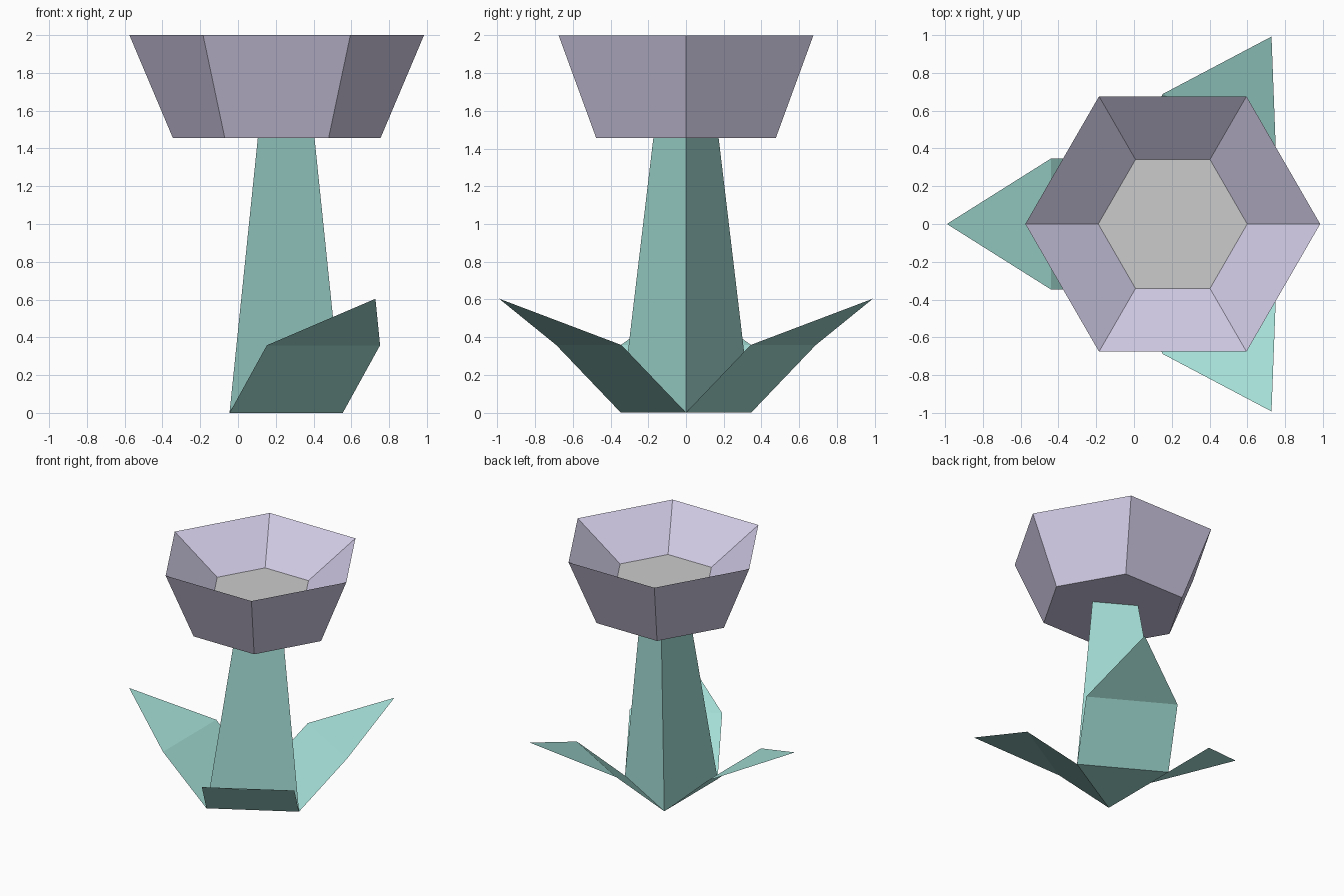
import bpy, bmesh
from math import sin, cos, pi, radians
from mathutils import Matrix, Vector

if "Cube" in bpy.data.objects:
    bpy.data.objects.remove(bpy.data.objects["Cube"])


def material(name, color):
    m = bpy.data.materials.new(name)
    m.diffuse_color = color
    m.use_nodes = True
    m.node_tree.nodes["Principled BSDF"].inputs["Base Color"].default_value = m.diffuse_color
    return m


teal = material("leaf_green", (0.37, 0.73, 0.67, 1))
purple = material("petal_purple", (0.62, 0.58, 0.76, 1))


def add_object(name, bm, mat=None):
    me = bpy.data.meshes.new(name)
    bm.to_mesh(me)
    bm.free()
    ob = bpy.data.objects.new(name, me)
    bpy.context.collection.objects.link(ob)
    if mat:
        me.materials.append(mat)
    return ob


def loft(name, sides, rings, mat=None, cap_last=True):
    """Join regular polygon rings given as (centre x, radius, z)."""
    bm = bmesh.new()
    loops = [[bm.verts.new((cx + r * cos(2 * pi * i / sides),
                            r * sin(2 * pi * i / sides), z))
              for i in range(sides)] for cx, r, z in rings]
    bm.faces.new(loops[0][::-1])
    for a, b in zip(loops, loops[1:]):
        for i in range(sides):
            j = (i + 1) % sides
            bm.faces.new((a[i], a[j], b[j], b[i]))
    if cap_last:
        bm.faces.new(loops[-1])
    return add_object(name, bm, mat)


# Three-sided tapering stem
STEM_X, CUP_X = 0.155, 0.205
loft("stem", 3, [(STEM_X, 0.40, 0), (CUP_X, 0.20, 1.456)], teal)

# Six-sided flower cup, with inner walls running down to the centre
loft("flower_cup", 6, [(CUP_X, 0.55, 1.456), (CUP_X, 0.78, 2.0),
                       (CUP_X, 0.394, 1.728)], purple, cap_last=False)

# Grey flower centre
bm = bmesh.new()
bmesh.ops.create_circle(bm, cap_ends=True, segments=6, radius=0.394,
                        matrix=Matrix.Translation((CUP_X, 0, 1.728))
                        @ Matrix.Rotation(radians(30), 4, 'Z')
                        @ Matrix.Rotation(radians(-30), 4, 'Z'))
# Point the hexagon's corners along x like the cup
for i, v in enumerate(bm.verts):
    v.co = Vector((CUP_X + 0.394 * cos(i * pi / 3), 0.394 * sin(i * pi / 3), 1.728))
bmesh.ops.recalc_face_normals(bm, faces=bm.faces)
for f in bm.faces:
    if f.normal.z < 0:
        f.normal_flip()
add_object("flower_centre", bm)

# Three folded leaves, one from each base edge of the stem
W = 0.346
for k, angle in enumerate((60, 180, 300)):
    bm = bmesh.new()
    a, b, c, d, tip = [bm.verts.new(p) for p in (
        (0.2, -W, 0), (0.2, W, 0), (0.595, W, 0.358), (0.595, -W, 0.358),
        (1.145, 0, 0.604))]
    bm.faces.new((a, d, c, b))
    bm.faces.new((d, tip, c))
    bm.transform(Matrix.Translation((STEM_X, 0, 0))
                 @ Matrix.Rotation(radians(angle), 4, 'Z'))
    add_object(f"leaf_{k + 1}", bm, teal)
